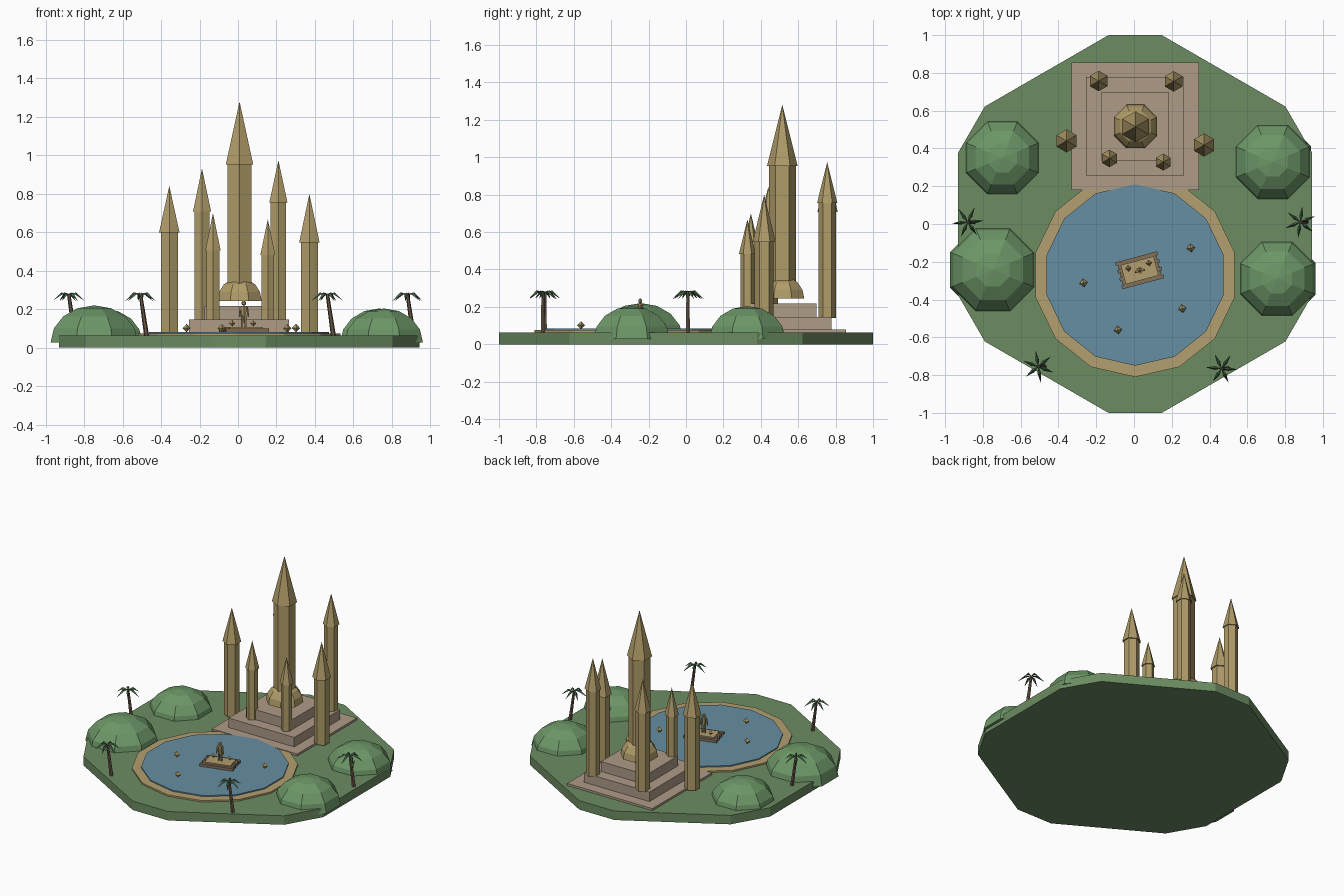
import bpy, bmesh, math
from mathutils import Vector, Matrix

if "Cube" in bpy.data.objects:
    bpy.data.objects.remove(bpy.data.objects["Cube"])


def material(name, hexa):
    m = bpy.data.materials.new(name)
    rgb = [int(hexa[i:i + 2], 16) / 255 for i in (0, 2, 4)]
    lin = [c / 12.92 if c <= 0.04045 else ((c + 0.055) / 1.055) ** 2.4 for c in rgb]
    m.diffuse_color = (*lin, 1)
    m.use_nodes = True
    m.node_tree.nodes["Principled BSDF"].inputs["Base Color"].default_value = m.diffuse_color
    return m


GRASS = material("grass_green", "6C8C62")
BUSH = material("bush_green", "6C9667")
SAND = material("sand", "B3A070")
WATER = material("water_blue", "668FA2")
STONE = material("plaza_stone", "AE9B87")
GOLD = material("tower_gold", "B09C69")
WOOD = material("raft_wood", "84705A")
TRUNK = material("palm_trunk", "6B5848")
LEAF = material("palm_leaf", "466548")
CX = 0.006   # centre line of the island


def finish(name, bm, mat):
    bmesh.ops.recalc_face_normals(bm, faces=bm.faces)
    me = bpy.data.meshes.new(name)
    bm.to_mesh(me)
    bm.free()
    me.materials.append(mat)
    ob = bpy.data.objects.new(name, me)
    bpy.context.collection.objects.link(ob)
    return ob


def ngon(n, phase=0):
    return [phase + 360 * i / n for i in range(n)]


def lathe(name, profile, angles, loc, mat):
    """Faceted solid from (radius, z) pairs; radius 0 closes to a point."""
    bm = bmesh.new()
    rings = []
    for r, z in profile:
        if r == 0:
            rings.append([bm.verts.new((loc[0], loc[1], z))] * len(angles))
        else:
            rings.append([bm.verts.new((loc[0] + r * math.cos(math.radians(a)),
                                        loc[1] + r * math.sin(math.radians(a)), z)) for a in angles])
    n = len(angles)
    for lo, hi in zip(rings, rings[1:]):
        for i in range(n):
            j = (i + 1) % n
            bm.faces.new(list(dict.fromkeys((lo[i], lo[j], hi[j], hi[i]))))
    for ring in (rings[0], rings[-1]):
        if ring[0] is not ring[1]:
            bm.faces.new(ring)
    return finish(name, bm, mat)


def box(name, size, loc, mat, rot=0.0):
    bm = bmesh.new()
    m = Matrix.Translation(loc) @ Matrix.Rotation(rot, 4, 'Z') @ Matrix.Diagonal((*size, 1))
    bmesh.ops.create_cube(bm, size=1, matrix=m)
    return finish(name, bm, mat)


def rod(name, a, b, r1, r2, mat, n=6):
    a, b = Vector(a), Vector(b)
    bm = bmesh.new()
    q = (b - a).to_track_quat('Z', 'Y').to_matrix().to_4x4()
    bmesh.ops.create_cone(bm, cap_ends=True, segments=n, radius1=r1, radius2=r2,
                          depth=(b - a).length, matrix=Matrix.Translation((a + b) / 2) @ q)
    return finish(name, bm, mat)


def dome(name, x, y, z, half, height, mat):
    r = half / math.cos(math.pi / 8)
    prof = [(r * math.cos(math.pi / 8 * k), z + height * math.sin(math.pi / 8 * k)) for k in range(4)]
    return lathe(name, prof + [(0, z + height)], ngon(8, 22.5), (x, y), mat)


# Island slab: a hexagon with cut corners
island = sorted(30 + 60 * i + s for i in range(6) for s in (-8, 8))
lathe("island", [(1.01, 0), (1.01, 0.064)], island, (CX, 0), GRASS)

# Lagoon
lathe("sand_rim", [(0.54, 0.002), (0.54, 0.075)], ngon(14, -90), (CX, -0.27), SAND)
lathe("lagoon_water", [(0.48, 0.004), (0.48, 0.083)], ngon(14, -90), (CX, -0.27), WATER)

# Stepped plaza
for i, (half, z0, z1) in enumerate([(0.338, 0.02, 0.079), (0.26, 0.079, 0.147), (0.18, 0.147, 0.218)]):
    box(f"plaza_step_{i + 1}", (2 * half, 2 * half, z1 - z0), (CX, 0.517, (z0 + z1) / 2), STONE)

# Central dome floats just above the top step
dome("central_dome", CX + 0.002, 0.517, 0.244, 0.115, 0.12, GOLD)

# Towers: x, y, bottom, eave, tip, shaft half width, roof half width
towers = [
    (0.008, 0.515, 0.27, 0.953, 1.28, 0.0625, 0.071),
    (-0.187, 0.757, 0.14, 0.708, 0.932, 0.040, 0.047),
    (0.21, 0.755, 0.14, 0.755, 0.974, 0.040, 0.047),
    (-0.357, 0.44, 0.078, 0.60, 0.841, 0.044, 0.053),
    (0.371, 0.418, 0.078, 0.547, 0.80, 0.044, 0.053),
    (-0.13, 0.347, 0.14, 0.505, 0.70, 0.033, 0.040),
    (0.155, 0.328, 0.14, 0.482, 0.667, 0.032, 0.039),
]
for i, (x, y, z0, z1, z2, rs, rc) in enumerate(towers):
    k = math.cos(math.pi / 6)
    lathe(f"tower_shaft_{i + 1}", [(rs / k, z0), (rs / k, z1)], ngon(6, 30), (x, y), GOLD)
    lathe(f"tower_spire_{i + 1}", [(rc / k, z1), (0, z2)], ngon(6, 30), (x, y), GOLD)

# Rounded bushes
for i, (x, y, half, h) in enumerate([(-0.697, 0.35, 0.2, 0.175), (-0.747, -0.243, 0.227, 0.193),
                                     (0.734, 0.328, 0.203, 0.177), (0.758, -0.29, 0.203, 0.177)]):
    dome(f"bush_{i + 1}", x, y, 0.027, half, h, BUSH)

# Palms: leaning trunk and drooping blades
for i, (x, y) in enumerate([(-0.88, 0.01), (0.88, 0.01), (-0.507, -0.755), (0.464, -0.765)]):
    rod(f"palm_trunk_{i + 1}", (x + 0.032, y, 0.06), (x, y, 0.28), 0.013, 0.009, TRUNK)
    bm = bmesh.new()
    for k in range(6):
        rot = Matrix.Translation((x, y, 0.28)) @ Matrix.Rotation(math.radians(60 * k + 5 + 17 * i), 4, 'Z')
        root, left, top, right, tip = [bm.verts.new(rot @ Vector(p)) for p in (
            (0, 0, 0), (0.035, 0.010, -0.004), (0.04, 0, 0.007), (0.035, -0.010, -0.004), (0.085, 0, -0.038))]
        for f in ((root, top, left), (root, right, top), (left, top, tip),
                  (top, right, tip), (root, left, tip, right)):
            bm.faces.new(f)
    finish(f"palm_leaves_{i + 1}", bm, LEAF)

# Raft: logs with a mat on top
ROT = math.radians(15)
place = Matrix.Translation((0.03, -0.245, 0)) @ Matrix.Rotation(ROT, 4, 'Z')
for k in range(7):
    length = 0.23 if k % 2 == 0 else 0.212
    box(f"raft_log_{k + 1}", (length, 0.019, 0.02), place @ Vector((0, (k - 3) * 0.0212, 0.091)), WOOD, ROT)
box("raft_base", (0.2, 0.13, 0.012), place @ Vector((0, 0, 0.09)), WOOD, ROT)
box("raft_mat", (0.18, 0.105, 0.01), place @ Vector((0, 0, 0.104)), SAND, ROT)

# Standing figure on the raft
for side, s in (("left", -1), ("right", 1)):
    rod(f"figure_{side}_leg", place @ Vector((s * 0.01, 0, 0.107)),
        place @ Vector((s * 0.008, 0, 0.17)), 0.006, 0.008, GOLD)
    rod(f"figure_{side}_arm", place @ Vector((s * 0.017, 0, 0.212)),
        place @ Vector((s * 0.024, -0.006, 0.16)), 0.006, 0.004, GOLD)
rod("figure_torso", place @ Vector((0, 0, 0.163)), place @ Vector((0, 0, 0.218)), 0.012, 0.018, GOLD)
lathe("figure_head", [(0, 0.217), (0.011, 0.225), (0.011, 0.238), (0, 0.246)], ngon(6), (0.03, -0.245), GOLD)

# Floating lanterns, and two small ones on the raft
for i, (x, y, z, r) in enumerate([(-0.267, -0.312, 0.102, 0.022), (0.301, -0.127, 0.102, 0.022),
                                  (0.256, -0.448, 0.102, 0.022), (-0.085, -0.561, 0.102, 0.022),
                                  (-0.03, -0.235, 0.127, 0.016), (0.079, -0.207, 0.127, 0.016)]):
    lathe(f"lantern_{i + 1}", [(0, z - r), (r, z), (0, z + r)], ngon(4, 10), (x, y), GOLD)
